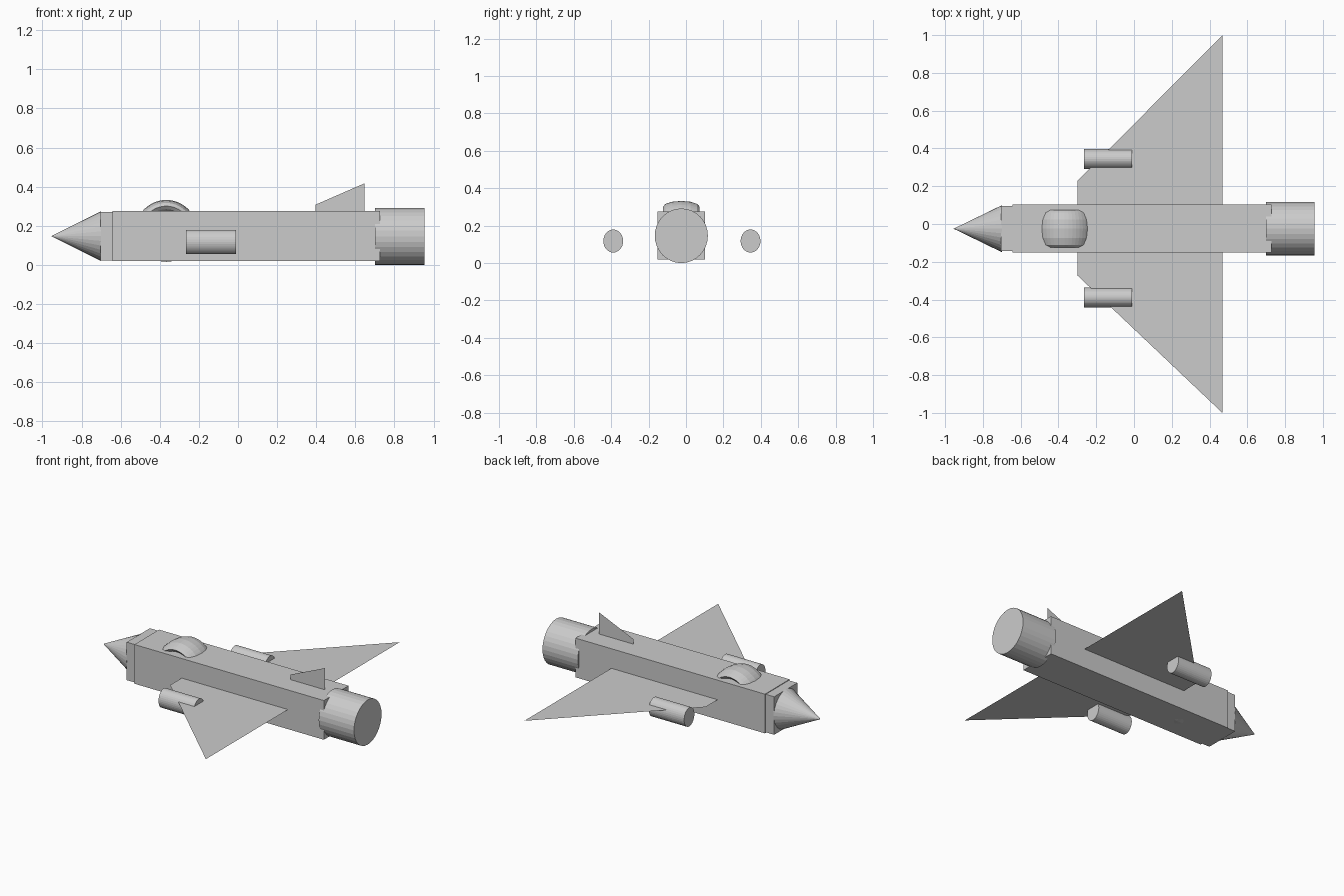
import bpy
from math import radians

if "Cube" in bpy.data.objects:
    bpy.data.objects.remove(bpy.data.objects["Cube"])

YC, ZC = -0.025, 0.147   # fuselage axis


def box(name, x0, x1, hy, hz):
    bpy.ops.mesh.primitive_cube_add(size=1, location=((x0 + x1) / 2, YC, ZC))
    o = bpy.context.object
    o.name = name
    o.scale = (x1 - x0, 2 * hy, 2 * hz)
    return o


def tube(name, x0, x1, y, z, ry, rz, tip=False):
    # cylinder along x, or a cone pointing to -x
    bpy.ops.mesh.primitive_cone_add(
        vertices=32, radius1=1, radius2=0 if tip else 1, depth=1,
        location=((x0 + x1) / 2, y, z), rotation=(0, radians(-90), 0))
    o = bpy.context.object
    o.name = name
    o.scale = (rz, ry, x1 - x0)
    return o


def sheet(name, pts):
    me = bpy.data.meshes.new(name)
    me.from_pydata(pts, [], [list(range(len(pts)))])
    o = bpy.data.objects.new(name, me)
    bpy.context.collection.objects.link(o)
    return o


# Fuselage and the slightly smaller nose block
box("fuselage", -0.642, 0.727, 0.127, 0.128)
box("nose_block", -0.703, -0.64, 0.119, 0.124)

# Nose cone and rear engine
tube("nose_cone", -0.955, -0.70, YC, ZC, 0.124, 0.127, tip=True)
tube("engine", 0.70, 0.955, YC, 0.146, 0.142, 0.146)

# Canopy: widened ring sunk into the body
bpy.ops.mesh.primitive_torus_add(major_radius=1, minor_radius=0.25,
                                 major_segments=48, minor_segments=12,
                                 location=(-0.367, YC, 0.174),
                                 rotation=(radians(90), 0, 0))
canopy = bpy.context.object
canopy.name = "canopy"
canopy.scale = (0.1265, 0.1265, 0.393)

# Thin wings and wing pods, left and right
for side, s, lead, tip in (("left", 1, 0.227, 1.0), ("right", -1, -0.272, -1.0)):
    pts = [(-0.30, YC, ZC), (0.468, YC, ZC), (0.468, tip, ZC), (-0.30, lead, ZC)]
    sheet(side + "_wing", pts if s > 0 else pts[::-1])
    tube(side + "_pod", -0.265, -0.01, YC + 0.003 + s * 0.367, 0.118, 0.053, 0.0615)

# Tail fin
sheet("tail_fin", [(0.397, YC, 0.2), (0.647, YC, 0.2),
                   (0.647, YC, 0.417), (0.397, YC, 0.308)])
